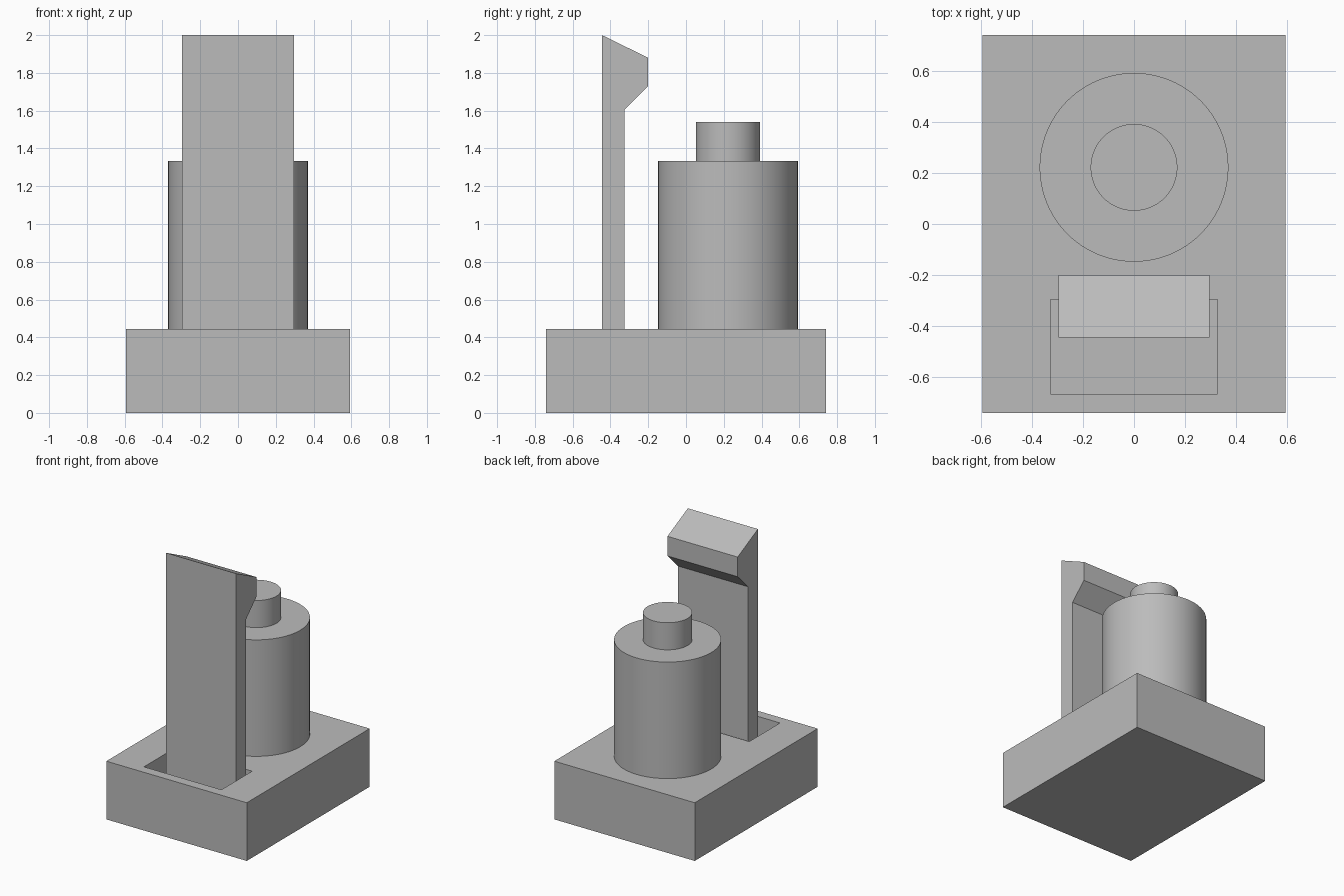
import bpy, bmesh, math

cube = bpy.data.objects.get("Cube")
if cube:
    bpy.data.objects.remove(cube, do_unlink=True)

grey = bpy.data.materials.new("plain_grey")
grey.use_nodes = True
COLOUR = (0.5, 0.5, 0.5, 1)
grey.diffuse_color = COLOUR
grey.node_tree.nodes["Principled BSDF"].inputs["Base Color"].default_value = COLOUR


def add_mesh(name, bm):
    bmesh.ops.recalc_face_normals(bm, faces=bm.faces[:])
    mesh = bpy.data.meshes.new(name)
    bm.to_mesh(mesh)
    bm.free()
    obj = bpy.data.objects.new(name, mesh)
    bpy.context.collection.objects.link(obj)
    mesh.materials.append(grey)
    return obj


def extrude_profile(name, points, half_width):
    """Extrude a (y, z) side profile symmetrically across x."""
    bm = bmesh.new()
    face = bm.faces.new([bm.verts.new((-half_width, y, z)) for y, z in points])
    out = bmesh.ops.extrude_face_region(bm, geom=[face])
    verts = [v for v in out["geom"] if isinstance(v, bmesh.types.BMVert)]
    bmesh.ops.translate(bm, verts=verts, vec=(2 * half_width, 0, 0))
    return add_mesh(name, bm)


def box_profile(y0, y1, z0, z1):
    return [(y0, z0), (y1, z0), (y1, z1), (y0, z1)]


BASE_TOP, FLOOR = 0.444, 0.148

# Base block with a rectangular pocket near the front
base = extrude_profile("base", box_profile(-0.741, 0.741, 0, BASE_TOP), 0.593)
cutter = extrude_profile("pocket_cutter", box_profile(-0.667, -0.296, FLOOR, 0.6), 0.327)
cutter.hide_render = True
cut = base.modifiers.new("pocket", 'BOOLEAN')
cut.operation = 'DIFFERENCE'
cut.solver = 'EXACT'
cut.object = cutter
bpy.context.view_layer.objects.active = base
bpy.ops.object.modifier_apply(modifier=cut.name)
bpy.data.objects.remove(cutter, do_unlink=True)

# Hooked upright latch standing in the pocket
extrude_profile("latch", [
    (-0.445, FLOOR), (-0.326, FLOOR), (-0.326, 1.605),
    (-0.2, 1.73), (-0.2, 1.88), (-0.445, 2.0)], 0.296)

# Stepped round post turned from one profile
bm = bmesh.new()
steps = [(0, BASE_TOP), (0.37, BASE_TOP), (0.37, 1.333),
         (0.17, 1.333), (0.17, 1.54), (0, 1.54)]
verts = [bm.verts.new((r, 0, z)) for r, z in steps]
edges = [bm.edges.new(pair) for pair in zip(verts, verts[1:])]
bmesh.ops.spin(bm, geom=verts + edges, cent=(0, 0, 0), axis=(0, 0, 1),
               angle=math.tau, steps=96, use_duplicate=False)
bmesh.ops.remove_doubles(bm, verts=bm.verts[:], dist=0.0001)
post = add_mesh("post", bm)
post.location.y = 0.222
bpy.ops.object.select_all(action='DESELECT')
post.select_set(True)
bpy.context.view_layer.objects.active = post
bpy.ops.object.shade_smooth_by_angle(angle=math.radians(30))
